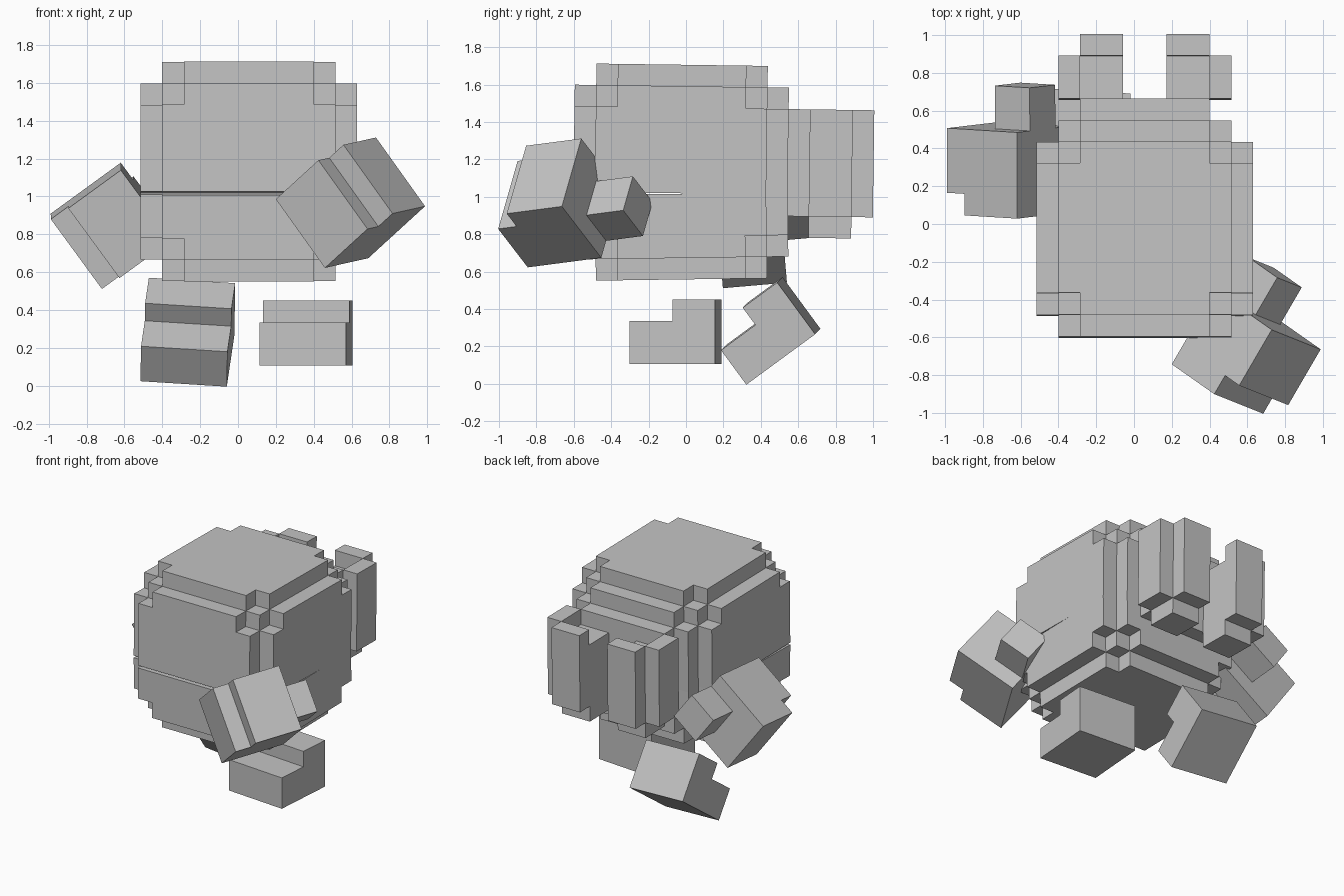
import bpy, bmesh, math
from itertools import product
from mathutils import Matrix, Vector

if "Cube" in bpy.data.objects:
    bpy.data.objects.remove(bpy.data.objects["Cube"])

V = 0.1145  # edge of one block

grey = bpy.data.materials.new("light_grey")
grey.diffuse_color = (0.55, 0.55, 0.55, 1)
grey.use_nodes = True
grey.node_tree.nodes["Principled BSDF"].inputs["Base Color"].default_value = grey.diffuse_color


def block_part(name, cells, axes, origin=(0, 0, 0), box_centre=None):
    """Outer skin of a set of unit blocks, turned by axes and moved to origin."""
    cells = set(cells)
    bm = bmesh.new()
    for c in cells:
        for axis, side in product(range(3), (0, 1)):
            n = list(c)
            n[axis] += 1 if side else -1
            if tuple(n) in cells:
                continue
            u, w = (axis + 1) % 3, (axis + 2) % 3
            ring = []
            for du, dw in ((0, 0), (1, 0), (1, 1), (0, 1)):
                p = list(c)
                p[axis] += side
                p[u] += du
                p[w] += dw
                ring.append(bm.verts.new(p))
            bm.faces.new(ring if side else ring[::-1])
    bmesh.ops.remove_doubles(bm, verts=bm.verts, dist=0.01)
    bmesh.ops.dissolve_limit(bm, angle_limit=0.01, verts=bm.verts, edges=bm.edges)
    bmesh.ops.transform(bm, matrix=axes.to_4x4() @ Matrix.Scale(V, 4), verts=bm.verts)
    if axes.determinant() < 0:
        bmesh.ops.reverse_faces(bm, faces=bm.faces)
    shift = Vector(origin)
    if box_centre:
        shift = Vector([box_centre[i] - (min(v.co[i] for v in bm.verts)
                                         + max(v.co[i] for v in bm.verts)) / 2
                        for i in range(3)])
    bmesh.ops.translate(bm, vec=shift, verts=bm.verts)
    mesh = bpy.data.meshes.new(name)
    bm.to_mesh(mesh)
    bm.free()
    mesh.materials.append(grey)
    obj = bpy.data.objects.new(name, mesh)
    bpy.context.collection.objects.link(obj)
    return obj


def rot(axis, deg):
    return Matrix.Rotation(math.radians(deg), 3, axis)


# Round body, split into an upper and a lower shell by a thin mouth
ball = [c for c in product(range(-5, 5), repeat=3)
        if sum((k + 0.5) ** 2 for k in c) < 39]
pivot = Vector((0, 0.07, 1.0175))
centre = Vector((0.057, -0.03, 1.0175 + V))


def shell(name, cells, tilt):
    r = rot('X', tilt)
    return block_part(name, cells, r, pivot + r @ (centre - pivot))


shell("upper_body", [c for c in ball if c[2] >= -1], -0.8)
shell("lower_body", [c for c in ball if c[2] < -1], 0.8)

# Pair of columns on the back, joined by a bridge
half = [(x, y, z) for x in (1, 2) for y in (5, 8) for z in range(-2, 3)]
half += [(0, 5, z) for z in range(-2, 3)]
half += [(3, y, z) for y in (6, 7) for z in range(-2, 3)]
half += [(x, y, z) for x in (1, 2) for y in (6, 7) for z in range(-3, 2)]
shell("back_columns", half + [(-1 - x, y, z) for x, y, z in half], -0.8)

# Feet: stepped blocks, one flat and one kicked up behind
foot = [c for c in product(range(4), range(4), range(3)) if c[1] > 1 or c[2] < 2]
yaw = rot('Z', -4.4)
block_part("right_foot", foot, yaw, box_centre=(0.36, -0.055, 0.278))
block_part("left_foot", foot, rot('Y', 1) @ rot('X', 36.3) @ yaw,
           box_centre=(-0.265, 0.453, 0.283))

# Arms: notched hand block with a short stub behind it
hand = [(a, b, c) for a, b, c in product(range(-2, 2), repeat=3)
        if not (b == 1 and c == -2)]
hand += list(product((-1, 0), (-2, -1), (2, 3)))


def arm(name, a, b, origin, sign):
    a = Vector(a).normalized()
    b = Vector(b)
    b = (b - a * b.dot(a)).normalized()
    c = a.cross(b) * sign
    block_part(name, hand, Matrix((a, b, c)).transposed(), origin)


arm("right_arm", (0.55, -0.22, -0.77), (0.655, -0.46, 0.6), (0.594, -0.703, 0.967), -1)
arm("left_arm", (0.59, 0.07, -0.805), (-0.79, 0.05, -0.59), (-0.669, 0.284, 0.84), 1)
